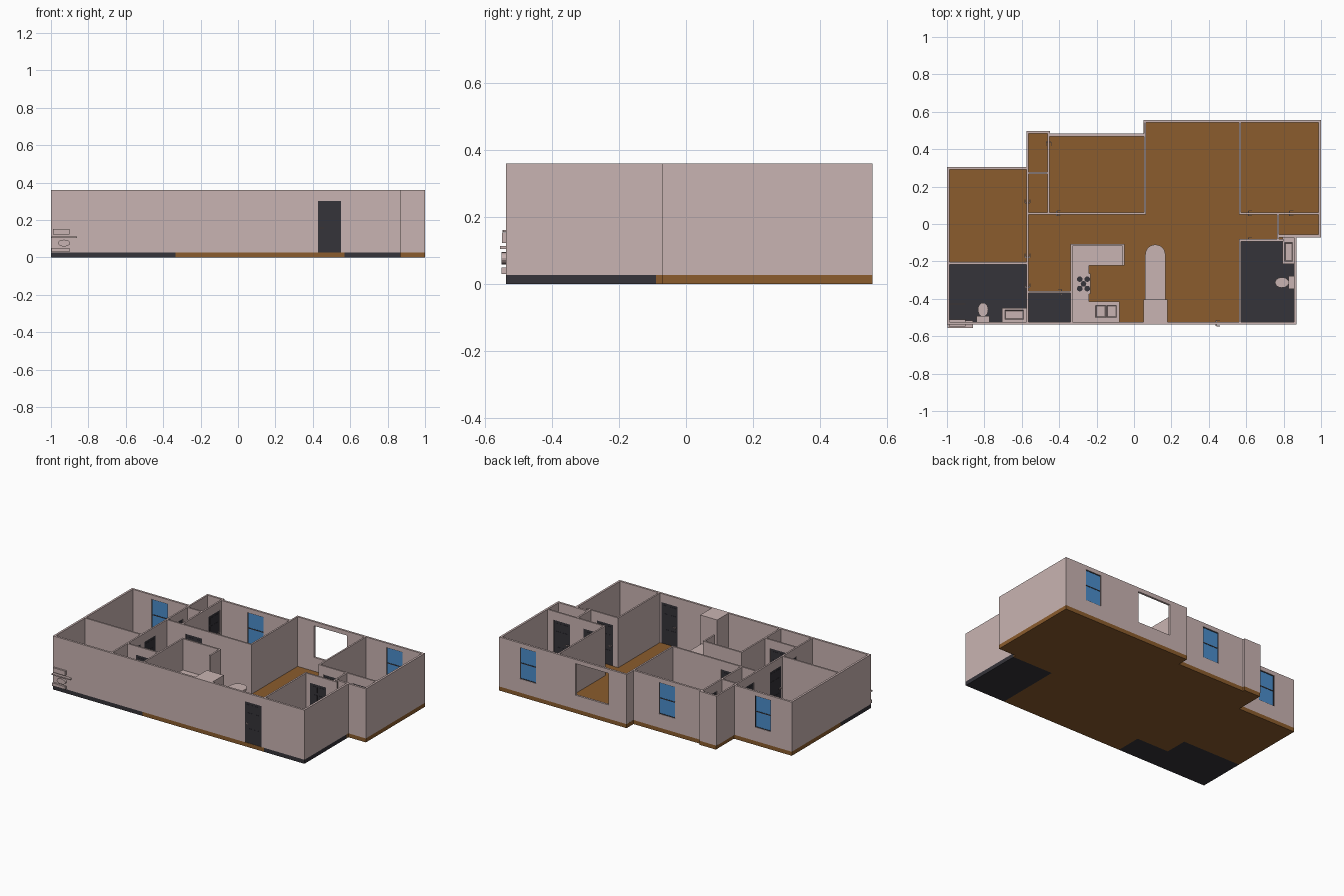
import bpy, bmesh, math
from mathutils import Matrix, Vector

if "Cube" in bpy.data.objects:
    bpy.data.objects.remove(bpy.data.objects["Cube"])

def material(name, rgb):
    m = bpy.data.materials.new(name)
    m.diffuse_color = (*rgb, 1)
    m.use_nodes = True
    m.node_tree.nodes["Principled BSDF"].inputs["Base Color"].default_value = m.diffuse_color
    return m

PINK = material("pale pink wall", (0.584, 0.456, 0.445))
BROWN = material("brown wood", (0.258, 0.107, 0.026))
DARK = material("charcoal", (0.035, 0.033, 0.041))
BLUE = material("blue glass", (0.07, 0.27, 0.60))

H, F = 0.36, 0.027          # wall height, floor top
DOOR_TOP, SILL, HEAD = 0.302, 0.12, 0.332

def finish(name, bm, mat):
    me = bpy.data.meshes.new(name)
    bm.to_mesh(me)
    bm.free()
    me.materials.append(mat)
    ob = bpy.data.objects.new(name, me)
    bpy.context.collection.objects.link(ob)
    return ob

def add_box(bm, x0, x1, y0, y1, z0, z1):
    mat = Matrix.Translation(((x0+x1)/2, (y0+y1)/2, (z0+z1)/2)) @ \
        Matrix.Diagonal((x1-x0, y1-y0, z1-z0, 1))
    return bmesh.ops.create_cube(bm, size=1, matrix=mat)["verts"]

def boxes(name, mat, items):
    bm = bmesh.new()
    for it in items:
        add_box(bm, *it)
    return finish(name, bm, mat)

def prism(name, mat, pts, z0, z1):
    """Vertical extrusion of a flat outline."""
    bm = bmesh.new()
    f = bm.faces.new([bm.verts.new((x, y, z0)) for x, y in pts])
    top = bmesh.ops.extrude_face_region(bm, geom=[f])["geom"]
    bmesh.ops.translate(bm, vec=(0, 0, z1-z0), verts=[v for v in top if isinstance(v, bmesh.types.BMVert)])
    bmesh.ops.recalc_face_normals(bm, faces=bm.faces)
    return finish(name, bm, mat)

def ellipse(cx, cy, rx, ry, n=20):
    return [(cx + rx*math.cos(2*math.pi*i/n), cy + ry*math.sin(2*math.pi*i/n)) for i in range(n)]

def basin(name, x0, x1, y0, y1, z):
    """Shallow rimmed basin sitting on a counter."""
    bm = bmesh.new()
    add_box(bm, x0, x1, y0, y1, z, z+0.007)
    top = max(bm.faces, key=lambda f: f.calc_center_median().z)
    bmesh.ops.inset_region(bm, faces=[top], thickness=0.006)
    bmesh.ops.translate(bm, vec=(0, 0, -0.006), verts=top.verts)
    finish(name, bm, PINK)

def wall(name, axis, c, a, b, t=0.011, openings=()):
    """Wall along an axis, with (kind, lo, hi, handle side) openings filled by doors or windows."""
    def span(lo, hi, z0, z1, w, off=0.0):
        p = (c+off-w/2, c+off+w/2)
        return (lo, hi, *p, z0, z1) if axis == "x" else (*p, lo, hi, z0, z1)
    solid, pos = [], a
    for i, (kind, lo, hi, side) in enumerate(sorted(openings, key=lambda o: o[1])):
        solid.append(span(pos, lo, F, H, t))
        pos = hi
        z0, z1 = (F, DOOR_TOP) if kind == "door" else (SILL, HEAD)
        solid.append(span(lo, hi, z1, H, t))
        if z0 > F:
            solid.append(span(lo, hi, F, z0, t))
        tag = f"{name}_{kind}_{i+1}"
        if kind == "door":
            parts = [span(lo, hi, z0, z1, t-0.004)]
            w, h = hi-lo, z1-z0
            for col in (0.12, 0.56):                 # raised panels, two columns of three
                for r0, r1 in ((0.06, 0.36), (0.42, 0.74), (0.8, 0.94)):
                    parts.append(span(lo+col*w, lo+(col+0.32)*w, z0+r0*h, z0+r1*h, t-0.001))
            boxes(tag, DARK, parts)
            k = lo+0.012 if side < 0 else hi-0.012
            boxes(tag+"_handle", PINK, [
                span(k-0.003, k+0.003, 0.155, 0.161, t+0.016),
                *[span(min(k, k-side*0.02), max(k, k-side*0.02), 0.155, 0.161, 0.004, s*(t/2+0.008))
                  for s in (-1, 1)]])
        elif kind == "window":
            boxes(tag+"_glass", BLUE, [span(lo, hi, z0, z1, 0.004)])
            m, e = (z0+z1)/2, 0.004
            boxes(tag+"_frame", DARK, [
                span(lo, lo+e, z0, z1, 0.008), span(hi-e, hi, z0, z1, 0.008),
                span(lo, hi, z0, z0+e, 0.008), span(lo, hi, z1-e, z1, 0.008),
                span(lo, hi, m-0.003, m+0.003, 0.008)])
    solid.append(span(pos, b, F, H, t))
    boxes(name, PINK, solid)

# Floors
boxes("wood_floor", BROWN, [
    (-1, -.57, -.21, .305, 0, F), (-.57, -.45, -.363, .497, 0, F),
    (-.45, -.333, -.363, .483, 0, F), (-.333, .052, -.537, .483, 0, F),
    (.052, .57, -.537, .556, 0, F), (.57, 1, -.07, .556, 0, F), (.57, .87, -.09, -.07, 0, F)])
boxes("tile_floor", DARK, [
    (-1, -.57, -.537, -.21, 0, F), (-.57, -.333, -.537, -.363, 0, F), (.57, .87, -.537, -.09, 0, F)])

# Outer walls
T = 0.014
wall("front_wall", "x", -.530, -1, .87, T, [("door", .428, .55, -1)])
wall("left_wall", "y", -.993, -.537, .305, T)
wall("left_back_wall", "x", .298, -1, -.569, T, [("window", -.845, -.725, 0)])
wall("closet_back_wall", "x", .490, -.575, -.45, T)
wall("bedroom_back_wall", "x", .476, -.456, .06, T, [("window", -.257, -.137, 0)])
wall("living_back_wall", "x", .549, .052, 1, T, [("hole", .185, .432, 0), ("window", .725, .845, 0)])
wall("right_wall", "y", .993, -.07, .556, T)
wall("right_step_wall", "x", -.064, .77, 1, T)
wall("bathroom_right_wall", "y", .863, -.537, -.06, T)

# Inner walls
wall("left_hall_wall", "y", -.569, -.537, .497, openings=[
    ("door", -.35, -.23, -1), ("door", -.19, -.07, -1), ("door", .10, .22, -1)])
wall("left_bath_wall", "x", -.21, -1, -.569)
wall("closet_divider", "x", .273, -.569, -.456)
wall("closet_side_wall", "y", -.456, .057, .497, openings=[("door", .33, .45, 1)])
wall("bedroom_front_wall", "x", .057, -.569, .063, openings=[("door", -.425, -.305, -1)])
wall("bedroom_side_wall", "y", .058, .052, .556)
wall("right_room_side_wall", "y", .566, .052, .556)
wall("right_room_front_wall", "x", .057, .561, 1, openings=[
    ("door", .60, .72, -1), ("door", .82, .94, -1)])
wall("right_closet_wall", "y", .770, -.09, .057)
wall("right_bath_back_wall", "x", -.087, .561, .80, openings=[("door", .60, .72, -1)])
wall("right_bath_side_wall", "y", .566, -.537, -.082)
wall("utility_wall", "x", -.363, -.569, -.333, openings=[("door", -.50, -.375, 1)])
wall("kitchen_side_wall", "y", -.333, -.537, -.107)
wall("kitchen_back_wall", "x", -.112, -.338, -.05)
wall("kitchen_end_wall", "y", -.0555, -.222, -.107)

# Kitchen counters, sinks and stove
C = 0.15
boxes("kitchen_counter", PINK, [
    (-.333, -.06, -.222, -.112, F, C), (-.333, -.24, -.415, -.222, F, C),
    (-.333, -.078, -.525, -.415, F, C)])
for x in (-.205, -.147):
    basin("kitchen_sink", x, x+.054, -.50, -.435, C)
boxes("stove_top", PINK, [(-.325, -.232, -.375, -.265, C-.02, C+.005)])
for x, y in ((-.29, -.295), (-.25, -.295), (-.29, -.345), (-.25, -.345), (-.27, -.32)):
    prism("stove_burner", DARK, ellipse(x, y, .015, .015, 14), C+.005, C+.01)

# Tall pantry block and rounded breakfast bar
boxes("pantry_block", PINK, [(.052, .178, -.525, -.405, F, H)])
arc = [(.114+.054*math.cos(math.pi*i/12), -.164+.054*math.sin(math.pi*i/12)) for i in range(13)]
prism("bar_top", PINK, [(.06, -.41), (.168, -.41)] + arc, .155, .17)
boxes("bar_base", PINK, [(.085, .143, -.41, -.17, F, .155)])

# Bathroom vanities
boxes("left_vanity", PINK, [(-.705, -.574, -.525, -.45, F, .14)])
basin("left_vanity_sink", -.69, -.59, -.51, -.46, .14)
boxes("right_vanity", PINK, [(.795, .858, -.215, -.07, F, .14)])
basin("right_vanity_sink", .805, .848, -.2, -.1, .14)

def toilet(name, x, y, angle):
    """Tank at the wall point (x, y), bowl reaching along local +y."""
    obs = [prism(name+"_pedestal", PINK, ellipse(0, .05, .018, .03), F, .065),
           prism(name+"_bowl", PINK, ellipse(0, .065, .025, .034), .06, .082),
           prism(name+"_seat", PINK, ellipse(0, .065, .028, .037), .084, .09),
           boxes(name+"_tank", PINK, [(-.031, .031, .003, .028, .075, .13),
                                      (-.034, .034, 0, .031, .13, .137)])]
    for o in obs:
        o.data.transform(Matrix.Translation((x, y, 0)) @ Matrix.Rotation(angle, 4, "Z"))

toilet("left_toilet", -.807, -.523, 0)
toilet("right_toilet", .856, -.313, math.pi/2)

# Shower fittings that poke through the front wall
boxes("shower_shelves", PINK, [
    (-.998, -.9, -.55, -.51, .03, .05), (-.998, -.86, -.555, -.515, .105, .113),
    (-.99, -.9, -.549, -.51, .122, .153), (-.99, -.9, -.43, -.425, .105, .113)])
knob = prism("shower_knob", PINK, ellipse(0, 0, .033, .018), 0, .04)
knob.data.transform(Matrix.Translation((-.93, -.51, .077)) @ Matrix.Rotation(math.pi/2, 4, "X"))
